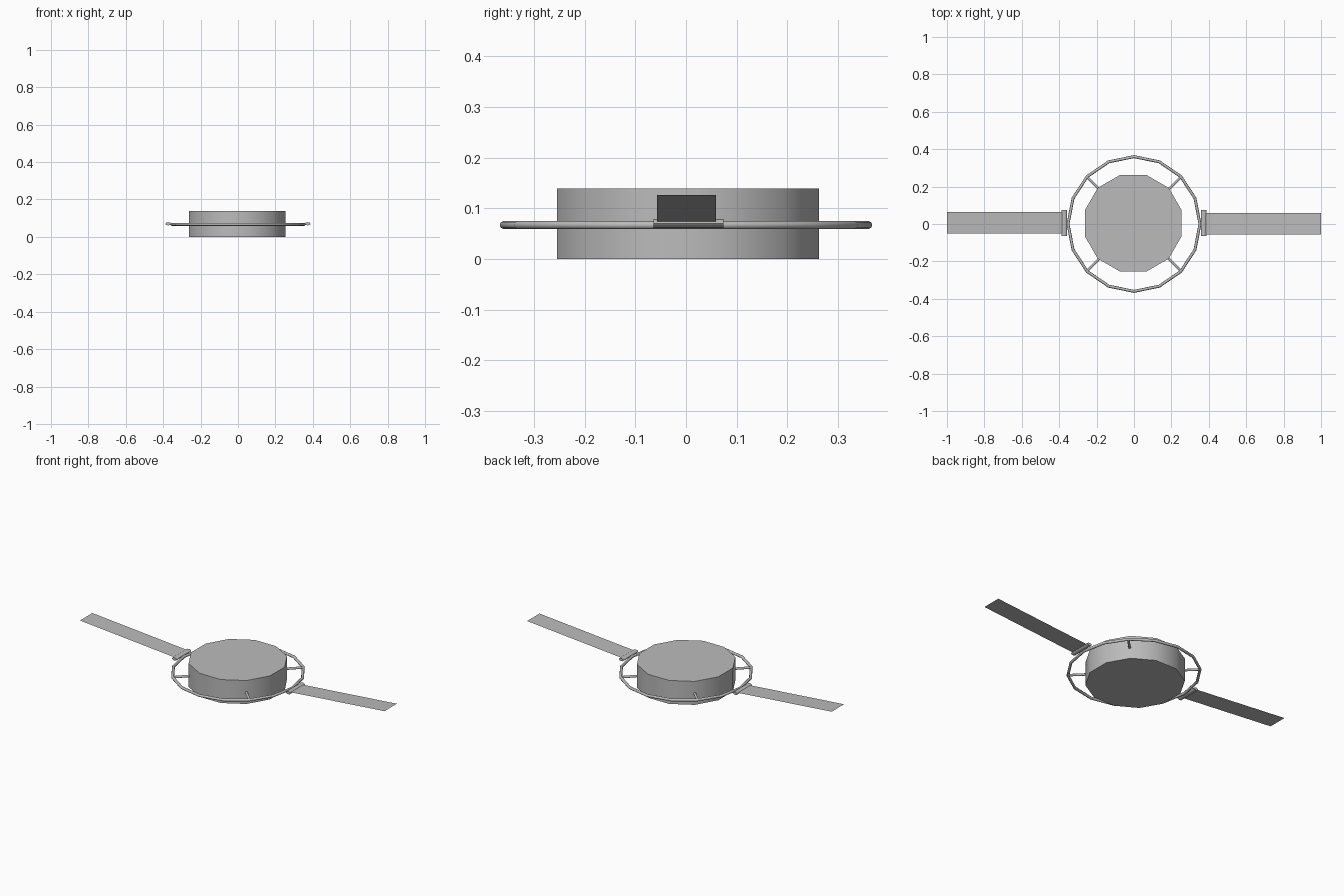
import bpy, bmesh, math
from mathutils import Vector, Matrix

old = bpy.data.objects.get("Cube")
if old:
    bpy.data.objects.remove(old, do_unlink=True)

grey = bpy.data.materials.new("plain grey")
grey.use_nodes = True
colour = (0.5, 0.5, 0.5, 1)
grey.diffuse_color = colour
grey.node_tree.nodes["Principled BSDF"].inputs["Base Color"].default_value = colour

MID_Z = 0.067


def finish(name, bm, smooth=None):
    """Turn a bmesh into a grey object, optionally smoothed below an angle."""
    bmesh.ops.recalc_face_normals(bm, faces=bm.faces)
    mesh = bpy.data.meshes.new(name)
    bm.to_mesh(mesh)
    bm.free()
    mesh.materials.append(grey)
    obj = bpy.data.objects.new(name, mesh)
    bpy.context.collection.objects.link(obj)
    if smooth:
        bpy.ops.object.select_all(action='DESELECT')
        obj.select_set(True)
        bpy.context.view_layer.objects.active = obj
        bpy.ops.object.shade_smooth_by_angle(angle=math.radians(smooth))
    return obj


def rod(name, start, end, radius, sides, smooth):
    """Closed cylinder between two points."""
    start, end = Vector(start), Vector(end)
    axis = end - start
    bm = bmesh.new()
    turn = axis.to_track_quat('Z', 'Y').to_matrix().to_4x4()
    bmesh.ops.create_cone(bm, cap_ends=True, segments=sides, radius1=radius,
                          radius2=radius, depth=axis.length,
                          matrix=Matrix.Translation((start + end) / 2) @ turn)
    return finish(name, bm, smooth)


# Central twelve-sided drum, flat sides facing the axes
bm = bmesh.new()
bmesh.ops.create_cone(bm, cap_ends=True, segments=12, radius1=0.268, radius2=0.268,
                      depth=0.139, matrix=Matrix.Translation((-0.004, 0.004, 0.0695))
                      @ Matrix.Rotation(math.radians(15), 4, 'Z'))
finish("drum", bm, 40)

# Thin sixteen-sided tube ring around the drum
bm = bmesh.new()
SEGMENTS, SIDES, TUBE = 16, 8, 0.008
loops = []
for i in range(SEGMENTS):
    a = math.tau * i / SEGMENTS
    loop = []
    for j in range(SIDES):
        b = math.tau * j / SIDES
        r = 0.36 + TUBE * math.cos(b)
        loop.append(bm.verts.new((0.98 * r * math.cos(a), r * math.sin(a),
                                  MID_Z + TUBE * math.sin(b))))
    loops.append(loop)
for i in range(SEGMENTS):
    here, after = loops[i], loops[(i + 1) % SEGMENTS]
    for j in range(SIDES):
        k = (j + 1) % SIDES
        bm.faces.new((here[j], after[j], after[k], here[k]))
finish("outer_ring", bm, 50)

# Four diagonal struts joining ring and drum
for i, place in enumerate(("back_left", "back_right", "front_right", "front_left")):
    a = math.radians(45 + 90 * i)
    c, s = math.cos(a), math.sin(a)
    rod("strut_" + place, (0.25 * c, 0.25 * s, MID_Z),
        (0.355 * c, 0.355 * s, MID_Z), 0.007, 8, 50)

for side, name, shift in ((1, "left", 0.001), (-1, "right", 0.007)):
    # Rounded hinge bar outside the ring
    bm = bmesh.new()
    bmesh.ops.create_cone(bm, cap_ends=True, segments=8, radius1=1, radius2=1, depth=1,
                          matrix=Matrix.Translation((side * 0.373, 0.005, 0.070))
                          @ Matrix.Diagonal((0.015, 0.138, 0.0085, 1))
                          @ Matrix.Rotation(math.pi / 2, 4, 'X'))
    finish("hinge_" + name, bm, 50)

    # Sheet panel rising gently outward
    bm = bmesh.new()
    corners = ((0.375, -0.058, 0.073), (1, -0.058, 0.126),
               (1, 0.058, 0.126), (0.375, 0.058, 0.073))
    face = bm.faces.new([bm.verts.new((side * x, y + shift, z)) for x, y, z in corners])
    panel = finish("panel_" + name, bm)
    if panel.data.polygons[0].normal.z < 0:
        panel.data.flip_normals()
